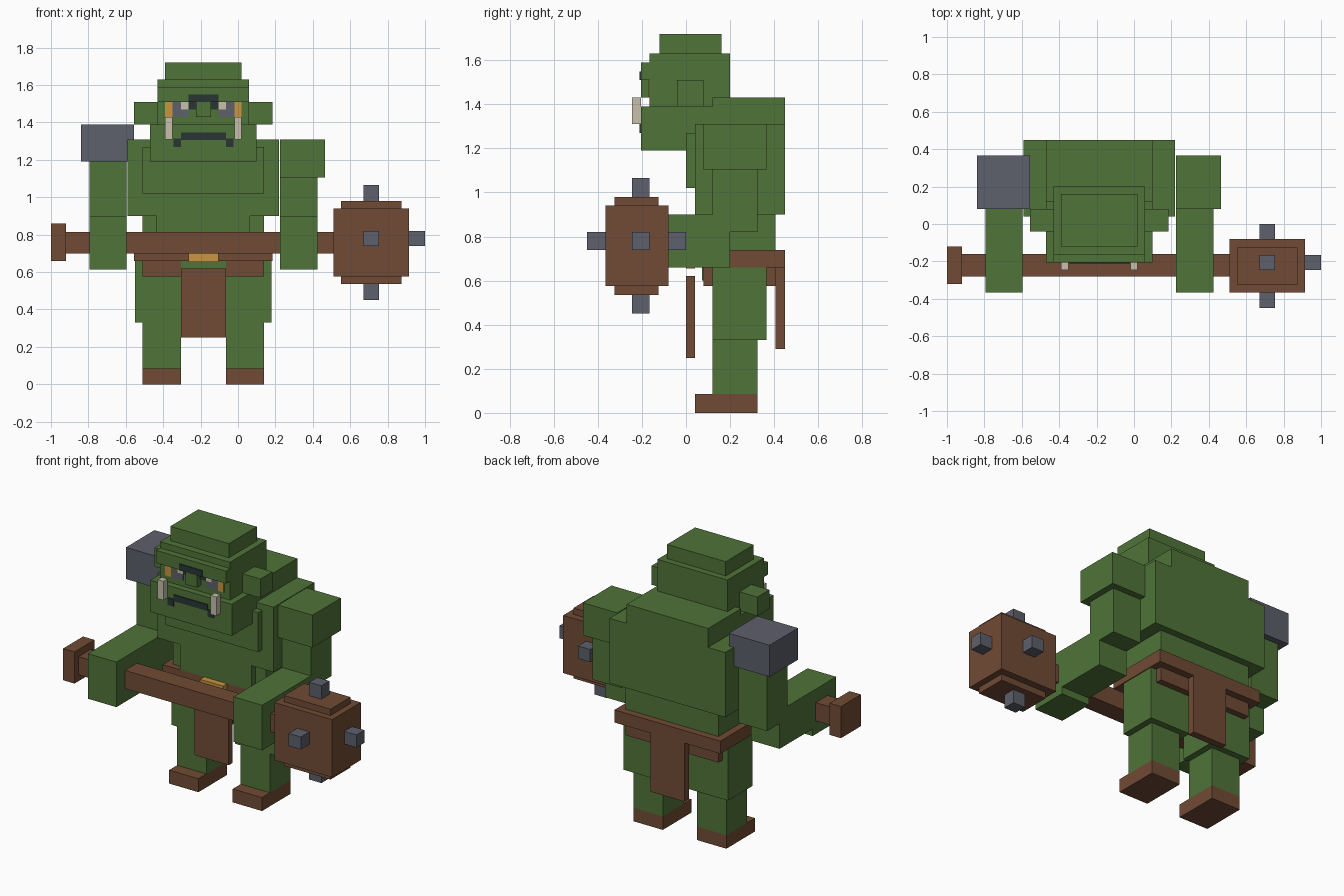
import bpy
import bmesh
from mathutils import Vector

default_cube = bpy.data.objects.get("Cube")
if default_cube:
    bpy.data.objects.remove(default_cube, do_unlink=True)


def make_material(name, red, green_value, blue):
    material = bpy.data.materials.new(name)
    colour = (red, green_value, blue, 1)
    material.diffuse_color = colour
    material.use_nodes = True
    for node in material.node_tree.nodes:
        if node.type == "BSDF_PRINCIPLED":
            node.inputs["Base Color"].default_value = colour
    return material


skin = make_material("skin green", .08, .175, .04)
leather = make_material("leather brown", .165, .07, .035)
iron = make_material("iron grey", .11, .115, .15)
gold = make_material("gold", .58, .3, .05)
ivory = make_material("ivory", .58, .53, .42)
dark = make_material("dark green", .022, .037, .034)

BODY_X = -.185   # the body stands off centre because of the long club


def box(name, material, x, y, z):
    """Axis-aligned block given by its (low, high) extents."""
    bm = bmesh.new()
    bmesh.ops.create_cube(bm, size=1)
    middle = Vector([(low + high) / 2 for low, high in (x, y, z)])
    size = [high - low for low, high in (x, y, z)]
    for vert in bm.verts:
        vert.co = Vector([c * s for c, s in zip(vert.co, size)])
    mesh = bpy.data.meshes.new(name)
    bm.to_mesh(mesh)
    bm.free()
    mesh.materials.append(material)
    part = bpy.data.objects.new(name, mesh)
    part.location = middle
    bpy.context.collection.objects.link(part)
    return part


def centred(name, material, half_width, y, z):
    """Block symmetric about the body's middle."""
    box(name, material, (BODY_X - half_width, BODY_X + half_width), y, z)


def sided(name, material, inner, outer, y, z, sides=("left", "right")):
    """Block on one or both sides of the body's middle."""
    for side in sides:
        if side == "left":
            x = (BODY_X + inner, BODY_X + outer)
        else:
            x = (BODY_X - outer, BODY_X - inner)
        box(side + "_" + name, material, x, y, z)


# Torso
centred("upper_torso", skin, .405, (.04, .45), (.9, 1.31))
centred("back_hump", skin, .285, (.12, .45), (1.31, 1.43))
centred("chest_plate", skin, .325, (0, .04), (1.02, 1.27))
centred("waist", skin, .325, (.08, .405), (.74, .9))
centred("belly", skin, .25, (.04, .08), (.74, .9))

# Belt and loincloth
centred("belt", leather, .37, (.04, .45), (.66, .74))
centred("skirt", leather, .325, (.08, .405), (.575, .66))
centred("pelvis_front", skin, .12, (.073, .08), (.6, .66))
centred("belt_buckle", gold, .08, (0, .04), (.655, .74))
centred("front_loincloth", leather, .12, (0, .04), (.25, .62))
centred("back_loincloth", leather, .12, (.405, .45), (.29, .66))

# Legs
sided("thigh", skin, .08, .365, (.12, .365), (.33, .66))
sided("shin", skin, .12, .325, (.12, .325), (.085, .33))
sided("foot", leather, .12, .325, (.04, .325), (0, .085))

# Arms
sided("upper_arm", skin, .41, .61, (.12, .325), (.82, 1.2))
sided("forearm", skin, .41, .61, (-.13, .2), (.66, .9))
sided("hand", skin, .41, .61, (-.365, -.13), (.615, .9))
sided("shoulder", skin, .41, .65, (.08, .365), (1.105, 1.31), ["left"])
sided("shoulder_armour", iron, .37, .655, (.08, .365), (1.19, 1.39), ["right"])

# Head
centred("jaw", skin, .285, (-.205, .125), (1.19, 1.39))
centred("skull", skin, .245, (-.165, .2), (1.39, 1.63))
centred("brow", skin, .245, (-.205, -.165), (1.51, 1.59))
centred("crown", skin, .205, (-.12, .16), (1.63, 1.72))
centred("nose", skin, .04, (-.205, -.165), (1.43, 1.51))
sided("ear", skin, .245, .37, (-.04, .08), (1.39, 1.51))
sided("tusk", ivory, .165, .205, (-.245, -.205), (1.31, 1.43))

# Painted face details as thin plates
face = (-.171, -.165)
front = (-.211, -.205)
sided("eye_outer", gold, .165, .205, face, (1.43, 1.51))
sided("eye_shadow", iron, .12, .165, face, (1.43, 1.51))
sided("eye_lower_shadow", iron, .08, .12, face, (1.43, 1.47))
sided("eye_white", ivory, .08, .12, face, (1.47, 1.51))
sided("frown_end", dark, .04, .08, face, (1.47, 1.51))
centred("frown", dark, .08, front, (1.51, 1.55))
centred("mouth", dark, .12, front, (1.305, 1.345))
sided("mouth_corner", dark, .12, .16, front, (1.27, 1.315))

# Club
box("club_handle", leather, (-.92, .51), (-.28, -.16), (.7, .815))
box("club_pommel", leather, (-1, -.92), (-.32, -.12), (.66, .86))
box("club_head", leather, (.51, .915), (-.365, -.08), (.575, .94))
box("club_head_caps", leather, (.55, .875), (-.325, -.125), (.535, .98))

# Club spikes
spike_x, spike_y, spike_z = (.67, .755), (-.245, -.165), (.74, .82)
box("top_spike", iron, spike_x, spike_y, (.98, 1.065))
box("bottom_spike", iron, spike_x, spike_y, (.45, .535))
box("end_spike", iron, (.915, 1), spike_y, spike_z)
box("front_spike", iron, spike_x, (-.45, -.365), spike_z)
box("back_spike", iron, spike_x, (-.08, 0), spike_z)
